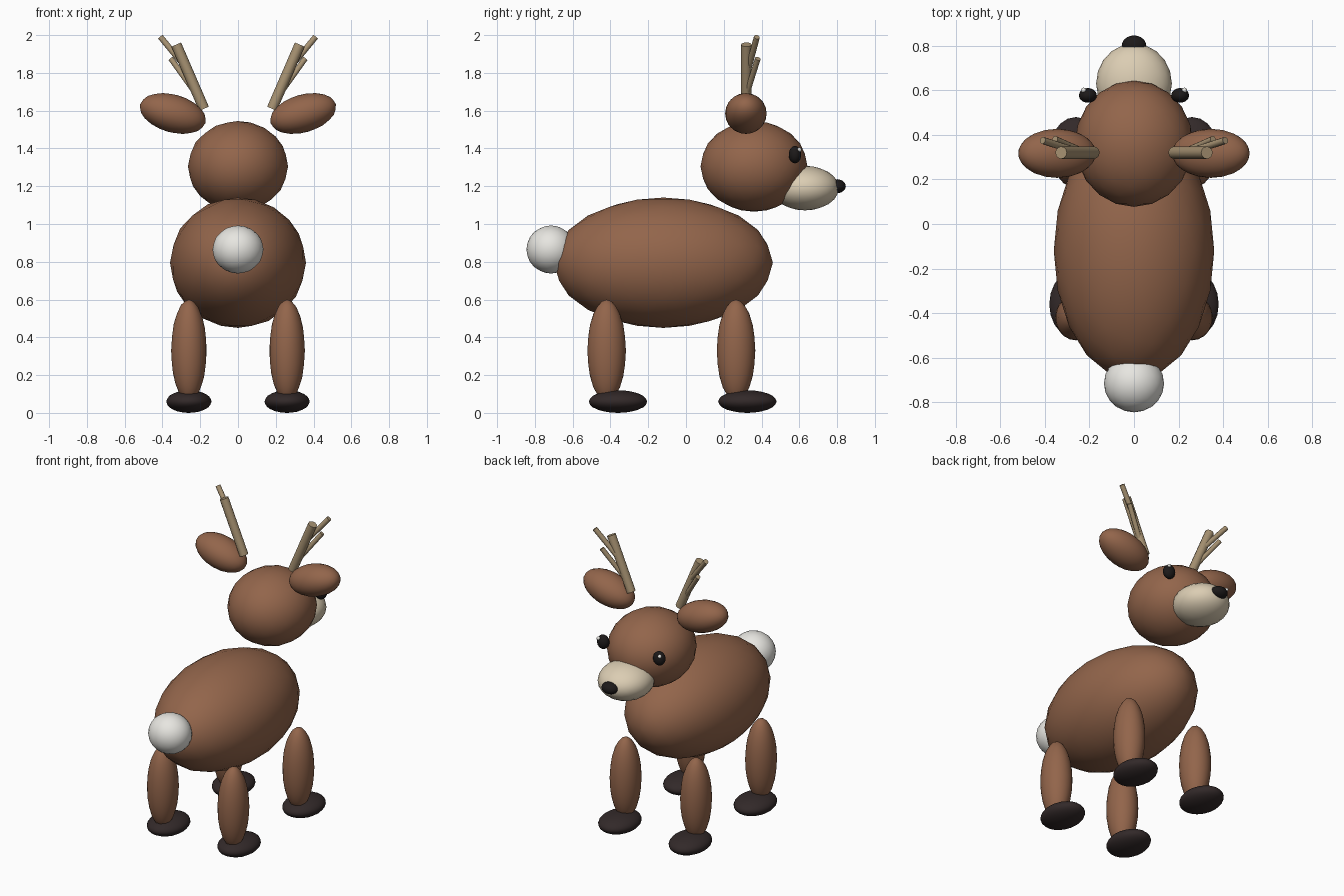
import bpy, bmesh, math
from mathutils import Vector

cube = bpy.data.objects.get("Cube")
if cube:
    bpy.data.objects.remove(cube, do_unlink=True)


def material(name, rgb):
    m = bpy.data.materials.new(name)
    m.use_nodes = True
    m.diffuse_color = (*rgb, 1)
    m.node_tree.nodes["Principled BSDF"].inputs["Base Color"].default_value = (*rgb, 1)
    return m


BROWN = material("brown fur", (0.29, 0.13, 0.07))
CREAM = material("cream muzzle", (0.71, 0.61, 0.45))
WHITE = material("white", (0.80, 0.79, 0.75))
ANTLER = material("antler tan", (0.39, 0.29, 0.17))
HOOF = material("dark hoof", (0.032, 0.022, 0.022))
BLACK = material("black", (0.012, 0.010, 0.010))


def finish(name, mat):
    ob = bpy.context.object
    ob.name = ob.data.name = name
    ob.data.materials.append(mat)
    bpy.ops.object.shade_smooth_by_angle(angle=math.radians(50))
    return ob


def ellipsoid(name, mat, centre, radii, tilt=0, detail=3):
    bpy.ops.mesh.primitive_ico_sphere_add(subdivisions=detail, radius=1, location=centre,
                                          rotation=(0, tilt, 0))
    bpy.context.object.scale = radii
    return finish(name, mat)


def rod(name, mat, start, end, radius):
    a, b = Vector(start), Vector(end)
    bpy.ops.mesh.primitive_cylinder_add(vertices=12, radius=radius, depth=(b - a).length,
                                        location=(a + b) / 2)
    bpy.context.object.rotation_euler = (b - a).to_track_quat("Z", "Y").to_euler()
    return finish(name, mat)


# Body, tail and head
ellipsoid("body", BROWN, (0, -0.12, 0.795), (0.36, 0.58, 0.345))
ellipsoid("tail", WHITE, (0, -0.715, 0.865), (0.135, 0.13, 0.127))
ellipsoid("head", BROWN, (0, 0.36, 1.305), (0.265, 0.283, 0.24))
ellipsoid("muzzle", CREAM, (0, 0.63, 1.19), (0.17, 0.18, 0.118))
ellipsoid("nose", BLACK, (0, 0.80, 1.2), (0.055, 0.046, 0.037))

# Paired parts; the model's left is -x because it looks along +y
for side, s in (("left", 1), ("right", -1)):
    # Legs and hooves
    for end, y in (("front", 0.265), ("back", -0.42)):
        ellipsoid(f"{side}_{end}_leg", BROWN, (s * 0.26, y, 0.33), (0.094, 0.102, 0.27))
        ellipsoid(f"{side}_{end}_hoof", HOOF, (s * 0.26, y + 0.06, 0.06), (0.12, 0.155, 0.06))
    # Ears and eyes
    ellipsoid(f"{side}_ear", BROWN, (s * 0.345, 0.317, 1.585), (0.18, 0.11, 0.1), -s * 0.28)
    ellipsoid(f"{side}_eye", BLACK, (s * 0.207, 0.577, 1.367), (0.04, 0.033, 0.046))
    ellipsoid(f"{side}_eye_glint", WHITE, (s * 0.226, 0.6, 1.393), (0.012,) * 3, detail=2)
    # Antler beam and its two tines
    rod(f"{side}_antler_beam", ANTLER, (s * 0.18, 0.32, 1.61), (s * 0.327, 0.32, 1.95), 0.028)
    rod(f"{side}_upper_tine", ANTLER, (s * 0.27, 0.33, 1.82), (s * 0.41, 0.375, 1.99), 0.016)
    rod(f"{side}_lower_tine", ANTLER, (s * 0.23, 0.325, 1.70), (s * 0.355, 0.38, 1.875), 0.015)
